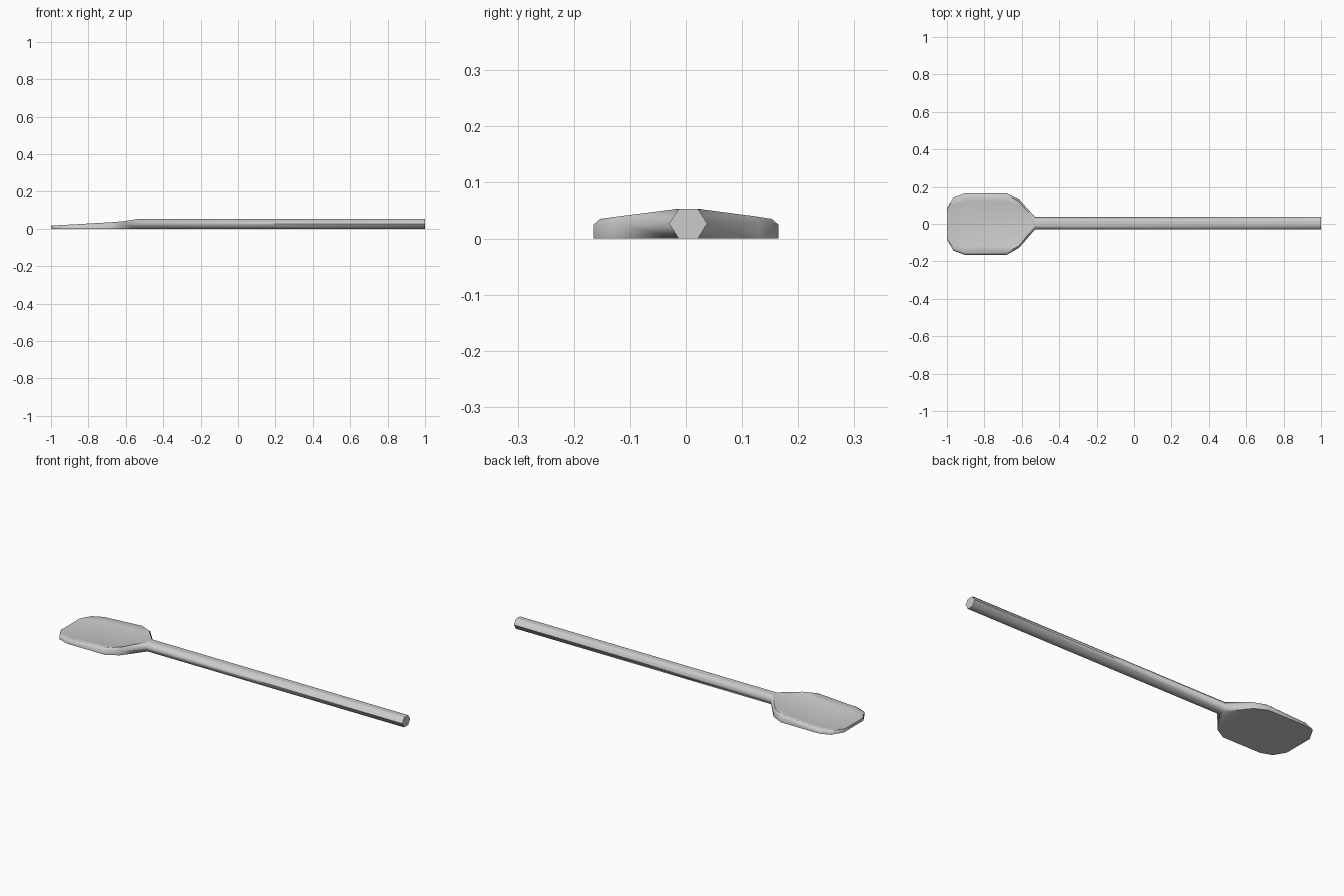
import bpy, bmesh, math

cube = bpy.data.objects.get("Cube")
if cube:
    bpy.data.objects.remove(cube)

grey = bpy.data.materials.new("light_grey")
grey.use_nodes = True
colour = (0.6, 0.6, 0.6, 1)
grey.diffuse_color = colour
grey.node_tree.nodes["Principled BSDF"].inputs["Base Color"].default_value = colour


def loft(name, sections):
    """Skin eight-sided sections: x, centre y, then half width and height pairs."""
    bm = bmesh.new()
    rings = []
    for x, cy, *pairs in sections:
        right = [(cy + w, z) for w, z in pairs]
        left = [(cy - w, z) for w, z in reversed(pairs)]
        rings.append([bm.verts.new((x, y, z)) for y, z in right + left])
    for a, b in zip(rings, rings[1:]):
        for i in range(len(a)):
            j = (i + 1) % len(a)
            bm.faces.new((a[i], a[j], b[j], b[i]))
    bm.faces.new(rings[0])
    bm.faces.new(rings[-1])
    bmesh.ops.recalc_face_normals(bm, faces=bm.faces)
    mesh = bpy.data.meshes.new(name)
    bm.to_mesh(mesh)
    bm.free()
    mesh.materials.append(grey)
    obj = bpy.data.objects.new(name, mesh)
    bpy.context.collection.objects.link(obj)
    bpy.ops.object.select_all(action="DESELECT")
    obj.select_set(True)
    bpy.context.view_layer.objects.active = obj
    bpy.ops.object.shade_smooth_by_angle(angle=math.radians(62))
    return obj


def blade(x, width, rim, dish, inset=0.012, centre=0):
    # base edge, wall, rounded rim, dished floor
    return (x, centre, (width, 0), (width, rim * 0.7),
            (width - inset, rim), (width * 0.72, dish))


def hexagon(x):
    return (x, 0.004, (0.017, 0), (0.034, 0.027), (0.017, 0.053), (0.008, 0.053))


# Flat-bottomed, shallow dished blade flowing into a hexagonal handle
loft("spatula", [
    blade(-1.0, 0.083, 0.017, 0.016, 0.004),
    blade(-0.965, 0.143, 0.019, 0.014),
    blade(-0.905, 0.165, 0.022, 0.015),
    blade(-0.68, 0.165, 0.035, 0.025),
    blade(-0.615, 0.13, 0.040, 0.033, centre=0.002),
    hexagon(-0.53),
    hexagon(1.0),
])
